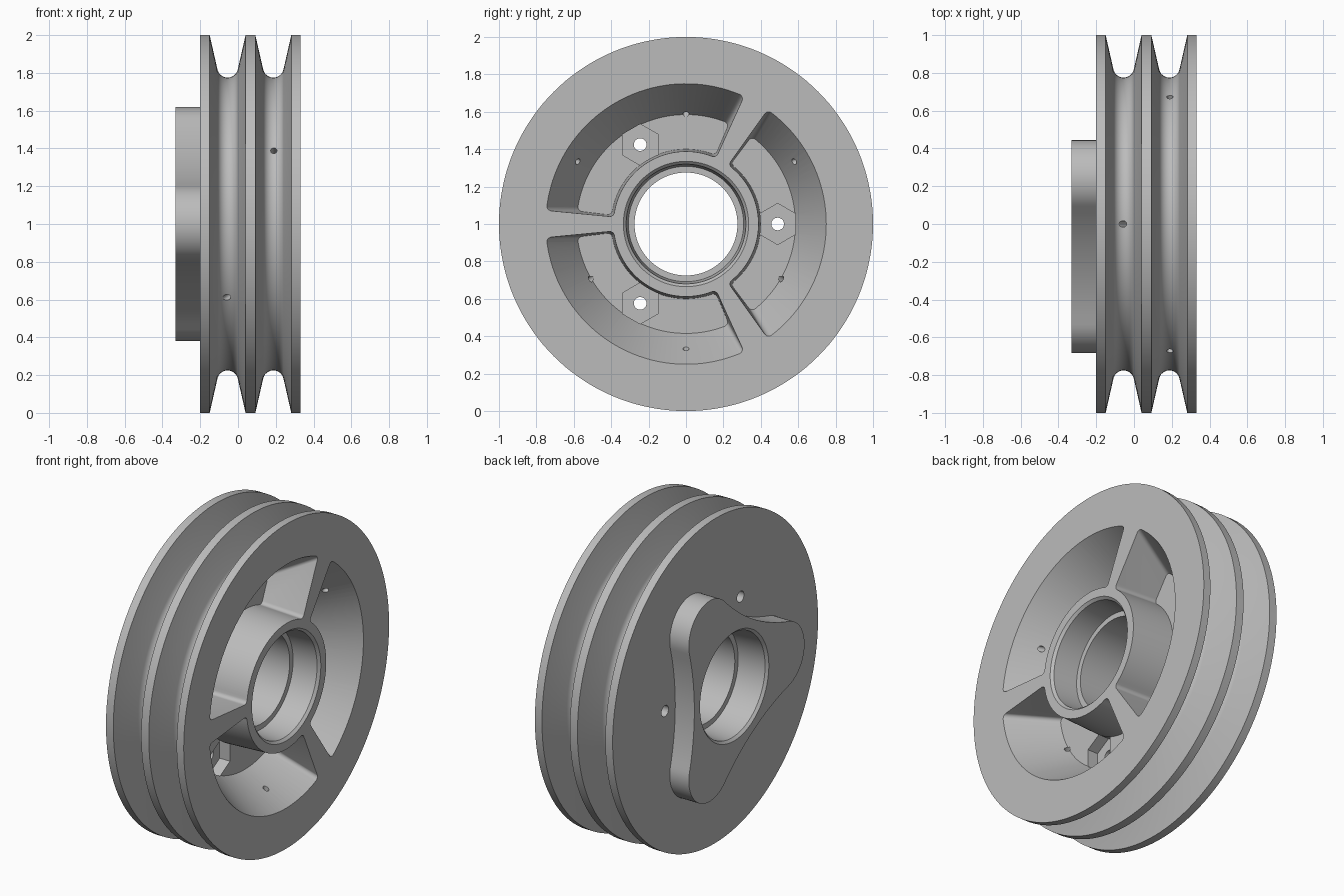
import bpy, bmesh
from math import sin, cos, atan2, asin, hypot, pi, radians
from mathutils import Vector

cube = bpy.data.objects.get("Cube")
if cube:
    bpy.data.objects.remove(cube, do_unlink=True)

grey = bpy.data.materials.new("cast grey")
grey.use_nodes = True
grey.diffuse_color = (0.5, 0.5, 0.5, 1)
grey.node_tree.nodes["Principled BSDF"].inputs["Base Color"].default_value = (0.5, 0.5, 0.5, 1)

CENTRE = Vector((0, 0, 1))
FACE, FLOOR, BACK, BOSS = 0.33, 0.05, -0.2, -0.33


def polar(r, a):
    return (r * cos(a), r * sin(a))


def arc(cy, cz, r, a0, a1, n):
    """Points along an arc in the wheel plane."""
    return [(cy + r * cos(a0 + (a1 - a0) * i / n), cz + r * sin(a0 + (a1 - a0) * i / n))
            for i in range(n + 1)]


def finish(name, bm):
    bmesh.ops.remove_doubles(bm, verts=bm.verts, dist=1e-5)
    bmesh.ops.recalc_face_normals(bm, faces=bm.faces)
    mesh = bpy.data.meshes.new(name)
    bm.to_mesh(mesh)
    bm.free()
    mesh.materials.append(grey)
    obj = bpy.data.objects.new(name, mesh)
    bpy.context.collection.objects.link(obj)
    return obj


def loft(name, sections):
    """Closed solid through (x, outline) sections with equal point counts."""
    bm = bmesh.new()
    rings = [[bm.verts.new(CENTRE + Vector((x, y, z))) for y, z in pts] for x, pts in sections]
    n = len(rings[0])
    for a, b in zip(rings, rings[1:]):
        for i in range(n):
            j = (i + 1) % n
            bm.faces.new((a[i], a[j], b[j], b[i]))
    bm.faces.new(rings[0])
    bm.faces.new(rings[-1])
    return finish(name, bm)


def lathe(name, profile, n=144):
    """Solid of revolution about the x axis from (x, radius) points."""
    return loft(name, [(x, [polar(r, 2 * pi * i / n) for i in range(n)]) for x, r in profile])


def rod(name, start, end, radius):
    """Cylinder between two points."""
    a, b = CENTRE + Vector(start), CENTRE + Vector(end)
    bm = bmesh.new()
    bmesh.ops.create_cone(bm, cap_ends=True, segments=20, radius1=radius, radius2=radius,
                          depth=(b - a).length)
    turn = (b - a).to_track_quat('Z', 'Y').to_matrix().to_4x4()
    bmesh.ops.transform(bm, matrix=turn, verts=bm.verts)
    bmesh.ops.translate(bm, vec=(a + b) / 2, verts=bm.verts)
    return finish(name, bm)


def combine(target, tool, operation):
    mod = target.modifiers.new("combine", 'BOOLEAN')
    mod.operation = operation
    mod.solver = 'EXACT'
    mod.object = tool
    bpy.ops.object.select_all(action='DESELECT')
    bpy.context.view_layer.objects.active = target
    target.select_set(True)
    bpy.ops.object.modifier_apply(modifier=mod.name)
    bpy.data.objects.remove(tool, do_unlink=True)


# Wheel body with two belt grooves
profile = [(BACK, 1)]
for c in (-0.055, 0.187):
    profile.append((c - 0.095, 1))
    profile += [(c + 0.055 * y, 0.83 + 0.055 * z)
                for y, z in arc(0, 0, 1, radians(193), radians(347), 12)]
    profile.append((c + 0.095, 1))
profile.append((FACE, 1))
wheel = lathe("pulley_wheel", profile)

# Three-lobed boss on the back
lobe_at, lobe_r, hollow_r = 0.478, 0.205, 1.41
hollow_at = 0.39 + hollow_r
phi = atan2(hollow_at * sin(pi / 3), hollow_at * cos(pi / 3) - lobe_at)
outline = []
for k in range(3):
    a = pi / 3 + k * 2 * pi / 3
    outline += arc(*polar(lobe_at, a), lobe_r, a - phi, a + phi, 24)
    hollow = arc(*polar(hollow_at, a + pi / 3), hollow_r, a + phi + pi, a + 5 * pi / 3 - phi, 16)
    outline += hollow[1:-1]
combine(wheel, loft("boss", [(BOSS, outline), (BACK + 0.03, outline)]), 'UNION')


def pocket(start, r_in, r_out, half, f=0.025):
    """Rounded sector between two neighbouring ribs."""
    a0, a1 = start + half, start + 2 * pi / 3 - half
    do, di = asin(f / (r_out - f)), asin(f / (r_in + f))
    o0, o1, i0, i1 = a0 + do, a1 - do, a0 + di, a1 - di
    pts = arc(*polar(r_out - f, o0), f, a0 - pi / 2, o0, 6)
    pts += arc(0, 0, r_out, o0, o1, 40)[1:-1]
    pts += arc(*polar(r_out - f, o1), f, o1, a1 + pi / 2, 6)
    pts += arc(*polar(r_in + f, i1), f, a1 + pi / 2, i1 + pi, 6)
    pts += arc(0, 0, r_in, i1, i0, 40)[1:-1]
    pts += arc(*polar(r_in + f, i0), f, i0 + pi, a0 + 3 * pi / 2, 6)
    return pts


# Pockets that leave three ribs and the hub standing
over = 0.02
slope = (0.75 - 0.585) / (FACE - FLOOR)
for k in range(3):
    start = -pi / 3 + k * 2 * pi / 3
    combine(wheel, loft("pocket_cutter", [
        (FLOOR, pocket(start, 0.40, 0.585, radians(6.8))),
        (FACE + over, pocket(start, 0.387, 0.75 + slope * over, radians(5.5)))]), 'DIFFERENCE')

# Bore with a bearing seat at each end and a shoulder between
bore = [(BOSS - 0.01, 0.345), (BOSS + 0.015, 0.32), (-0.14, 0.308), (-0.14, 0.275),
        (0.16, 0.275), (0.16, 0.308), (FACE - 0.015, 0.32), (FACE + 0.01, 0.345)]
combine(wheel, lathe("bore_cutter", bore), 'DIFFERENCE')

# Hexagonal nut recesses, bolt holes and groove drain holes
for k in range(3):
    a = k * 2 * pi / 3
    y, z = polar(0.49, a)
    hexagon = [(y + 0.11 * sin(i * pi / 3), z + 0.11 * cos(i * pi / 3)) for i in range(6)]
    combine(wheel, loft("hex_cutter", [(FLOOR - 0.07, hexagon), (FLOOR + 0.004, hexagon)]),
            'DIFFERENCE')
    combine(wheel, rod("bolt_cutter", (BACK - 0.05, y, z), (FLOOR, y, z), 0.034), 'DIFFERENCE')

    b = a + pi / 6
    combine(wheel, rod("drain_cutter", (0.19, *polar(0.85, b)), (0.19, *polar(0.6, b)), 0.017),
            'DIFFERENCE')
    b = a + pi / 2
    combine(wheel, rod("drain_cutter", (-0.09, *polar(0.826, b)), (0.087, *polar(0.544, b)), 0.017),
            'DIFFERENCE')

bpy.ops.object.select_all(action='DESELECT')
wheel.select_set(True)
bpy.context.view_layer.objects.active = wheel
bpy.ops.object.shade_smooth_by_angle(angle=radians(25))
